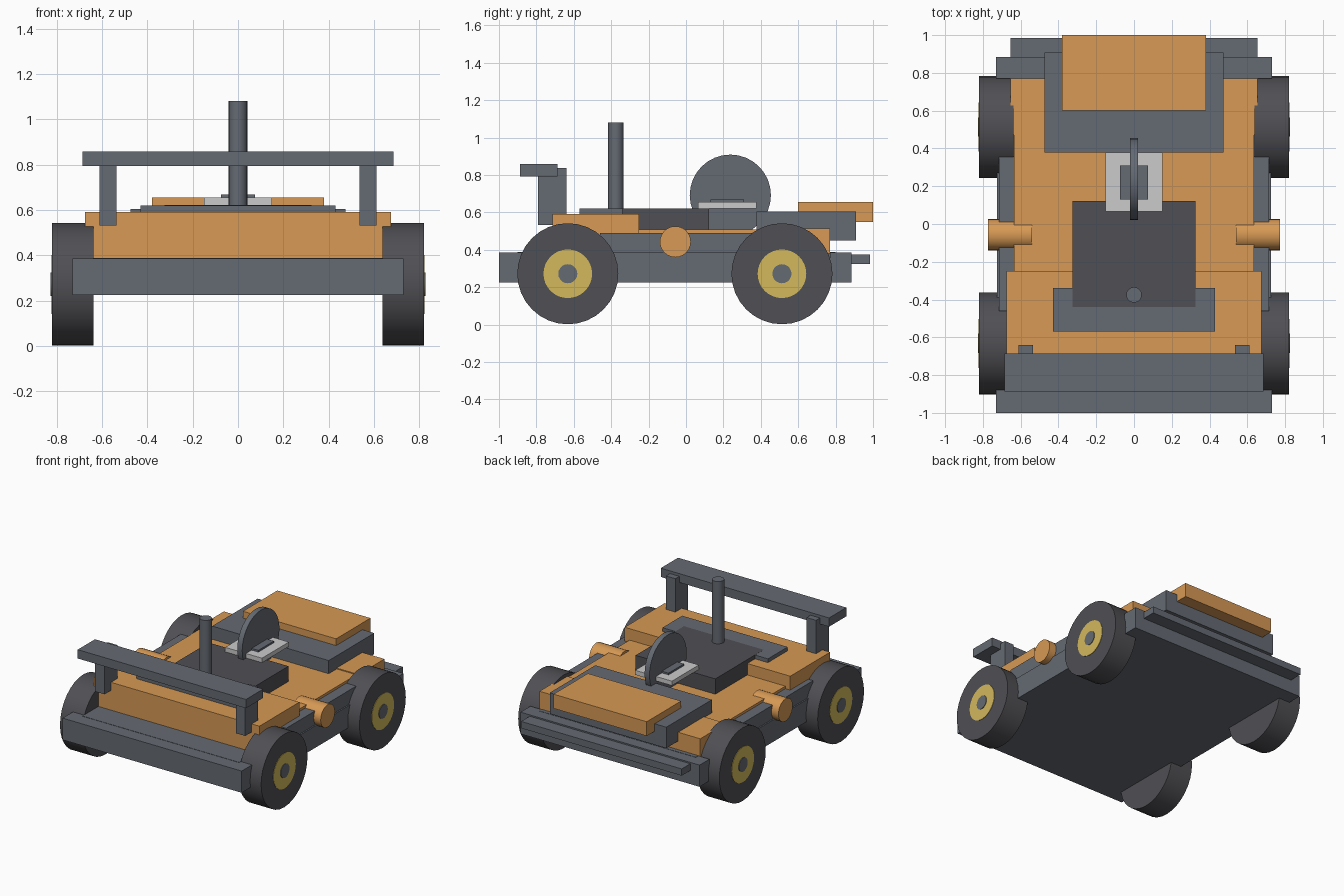
import bpy, math

if "Cube" in bpy.data.objects:
    bpy.data.objects.remove(bpy.data.objects["Cube"])


def material(name, r, g, b):
    m = bpy.data.materials.new(name)
    m.diffuse_color = (r, g, b, 1)
    m.use_nodes = True
    m.node_tree.nodes["Principled BSDF"].inputs["Base Color"].default_value = m.diffuse_color
    return m


ORANGE = material("orange", 0.68, 0.32, 0.09)
STEEL = material("steel", 0.13, 0.145, 0.17)
DARK = material("rubber", 0.08, 0.08, 0.09)
YELLOW = material("yellow", 0.65, 0.48, 0.11)


def finish(name, mat):
    o = bpy.context.object
    o.name = name
    if mat:
        o.data.materials.append(mat)
    return o


def box(name, x, y, z, mat=None):
    """Box from (min, max) ranges."""
    bpy.ops.mesh.primitive_cube_add(size=1, location=[sum(r) / 2 for r in (x, y, z)])
    o = finish(name, mat)
    o.scale = [r[1] - r[0] for r in (x, y, z)]
    bpy.ops.object.transform_apply(location=False, rotation=False)
    return o


def wide(name, half, y, z, mat=None):
    return box(name, (-half, half), y, z, mat)


def disc_x(name, x, y, z, r, mat, sides=32):
    """Cylinder lying along x, between the two x values."""
    bpy.ops.mesh.primitive_cylinder_add(vertices=sides, radius=r, depth=abs(x[1] - x[0]),
                                        location=(sum(x) / 2, y, z),
                                        rotation=(0, math.pi / 2, 0))
    o = finish(name, mat)
    bpy.ops.object.shade_smooth_by_angle(angle=math.radians(30))
    return o


# Chassis and bumpers
wide("chassis", 0.64, (-0.9, 0.8), (0.225, 0.387), STEEL)
wide("front_bumper", 0.73, (-1.0, -0.88), (0.225, 0.385), STEEL)
wide("rear_bumper", 0.73, (0.77, 0.885), (0.225, 0.385), STEEL)
wide("rear_step", 0.655, (0.86, 0.985), (0.325, 0.375), STEEL)

# Body panels
wide("hood", 0.675, (-0.715, -0.25), (0.385, 0.592), ORANGE)
wide("deck", 0.635, (-0.26, 0.5), (0.38, 0.508), ORANGE)
wide("rear_body", 0.655, (0.47, 0.77), (0.38, 0.515), ORANGE)
wide("hood_panel", 0.43, (-0.57, -0.34), (0.58, 0.62), STEEL)
wide("cabin_block", 0.325, (-0.44, 0.123), (0.5, 0.621), DARK)
wide("rear_box", 0.475, (0.378, 0.908), (0.45, 0.605), STEEL)
wide("rear_lid", 0.38, (0.6, 1.0), (0.55, 0.655), ORANGE)

# Upright wheel on its mounting plate
wide("mount_plate", 0.15, (0.065, 0.378), (0.622, 0.655))
wide("mount_block", 0.075, (0.13, 0.31), (0.64, 0.668), STEEL)
disc_x("upright_disc", (-0.02, 0.02), 0.237, 0.692, 0.217, STEEL)

# Vertical pipe
bpy.ops.mesh.primitive_cylinder_add(vertices=20, radius=0.041, depth=0.48,
                                    location=(0, -0.375, 0.84))
finish("pipe", STEEL)
bpy.ops.object.shade_smooth_by_angle(angle=math.radians(30))

# Front guard bar
wide("guard_bar", 0.686, (-0.887, -0.686), (0.793, 0.858), STEEL)

# Parts repeated on both sides
for s, side in ((-1, "left"), (1, "right")):
    def sx(a, b):
        return tuple(sorted((s * a, s * b)))

    box(f"guard_post_{side}", sx(0.535, 0.612), (-0.79, -0.64), (0.532, 0.838), STEEL)
    box(f"lower_sill_{side}", sx(0.6, 0.725), (-0.46, 0.36), (0.225, 0.387), STEEL)
    box(f"upper_sill_{side}", sx(0.6, 0.715), (-0.46, 0.36), (0.38, 0.49), STEEL)
    disc_x(f"side_tank_{side}", sx(0.54, 0.772), -0.057, 0.443, 0.083, ORANGE, 24)
    for y, end in ((-0.632, "front"), (0.513, "rear")):
        disc_x(f"tyre_{end}_{side}", sx(0.638, 0.82), y, 0.272, 0.27, DARK)
        disc_x(f"rim_{end}_{side}", sx(0.7, 0.823), y, 0.272, 0.13, YELLOW)
        disc_x(f"hub_cap_{end}_{side}", sx(0.72, 0.827), y, 0.272, 0.051, STEEL, 20)
